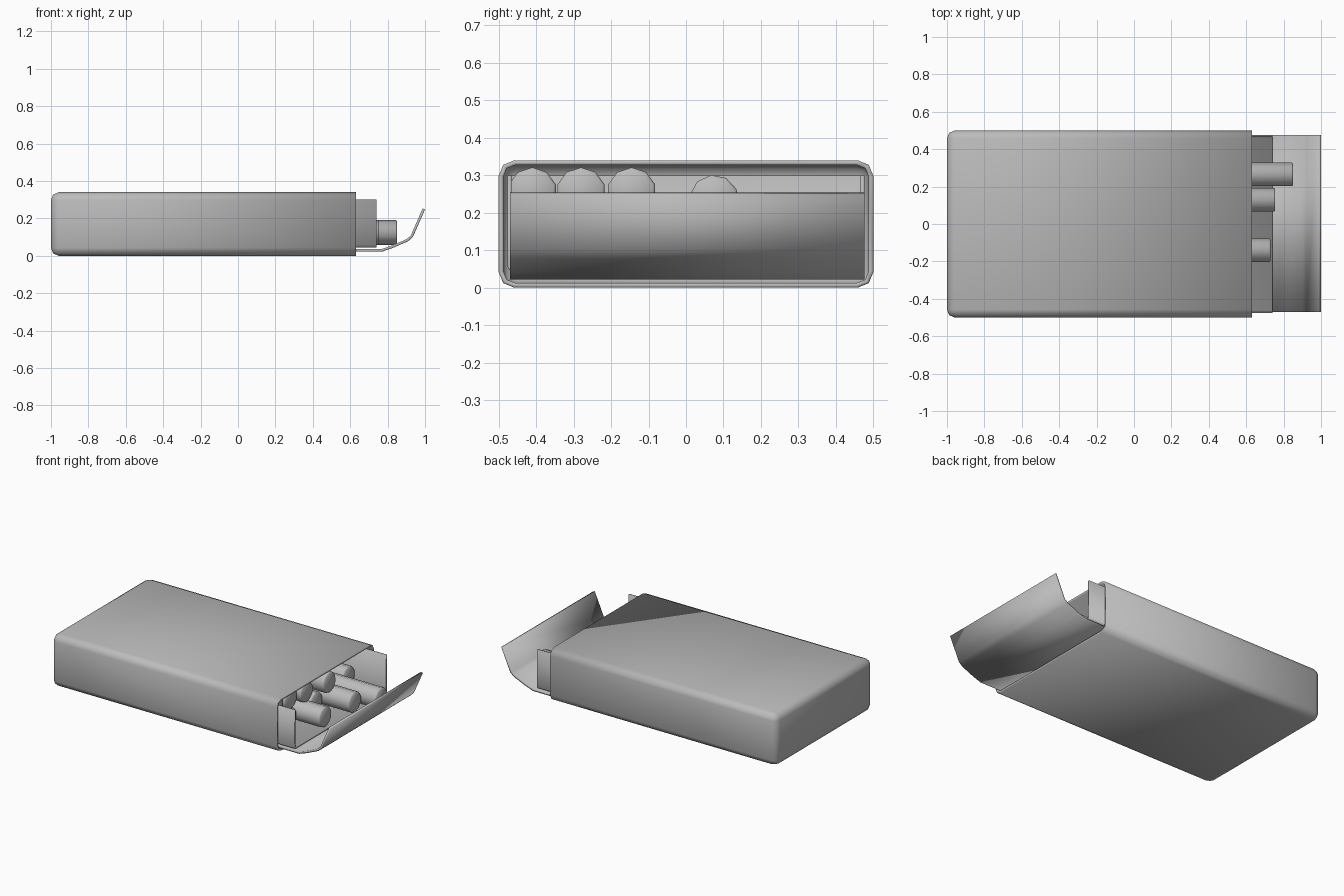
import bpy, bmesh, math
from mathutils import Matrix, Vector

if "Cube" in bpy.data.objects:
    bpy.data.objects.remove(bpy.data.objects["Cube"])

GREY = (0.5, 0.5, 0.5, 1)
card = bpy.data.materials.new("plain_grey")
card.use_nodes = True
card.diffuse_color = GREY
card.node_tree.nodes["Principled BSDF"].inputs["Base Color"].default_value = GREY


def finish(name, bm, thickness=0, angle=None):
    """Turn a bmesh into a smooth shaded object, with optional card thickness."""
    mesh = bpy.data.meshes.new(name)
    bm.to_mesh(mesh)
    bm.free()
    obj = bpy.data.objects.new(name, mesh)
    bpy.context.collection.objects.link(obj)
    mesh.materials.append(card)
    if thickness:
        mod = obj.modifiers.new("card", "SOLIDIFY")
        mod.thickness = thickness
        mod.offset = -1
    bpy.ops.object.select_all(action="DESELECT")
    obj.select_set(True)
    bpy.context.view_layer.objects.active = obj
    if angle is None:
        bpy.ops.object.shade_smooth()
    else:
        bpy.ops.object.shade_smooth_by_angle(angle=math.radians(angle))
    return obj


def box(low, high):
    bm = bmesh.new()
    low, high = Vector(low), Vector(high)
    size = high - low
    bmesh.ops.create_cube(bm, size=1, matrix=Matrix.Translation((low + high) / 2)
                          @ Matrix.Diagonal((*size, 1)))
    return bm


def drop_faces(bm, direction):
    bm.normal_update()
    faces = [f for f in bm.faces if f.normal.dot(Vector(direction)) > 0.99]
    bmesh.ops.delete(bm, geom=faces, context="FACES")


# Outer sleeve: rounded box, open at one end
bm = box((-1, -0.5, 0), (0.63, 0.5, 0.34))
drop_faces(bm, (1, 0, 0))
edges = [e for e in bm.edges if not e.is_boundary]
bmesh.ops.bevel(bm, geom=edges, offset=0.042, segments=2, profile=0.5, affect="EDGES")
finish("sleeve", bm, 0.013)

# Inner tray: open on top and at the end
bm = box((-0.97, -0.476, 0.045), (0.74, 0.476, 0.3))
drop_faces(bm, (1, 0, 0))
drop_faces(bm, (0, 0, 1))
edges = [e for e in bm.edges if not e.is_boundary]
bmesh.ops.bevel(bm, geom=edges, offset=0.012, segments=2, profile=0.5, affect="EDGES")
finish("inner_tray", bm, 0.01, 40)

# Bent end flap: profile swept across the width
profile = [(0.55, 0.022), (0.77, 0.022), (0.83, 0.043), (0.91, 0.078),
           (0.935, 0.1), (1.0, 0.248)]
bm = bmesh.new()
rows = [[bm.verts.new((x, y, z)) for x, z in profile] for y in (-0.47, 0.476)]
for i in range(len(profile) - 1):
    bm.faces.new((rows[0][i], rows[1][i], rows[1][i + 1], rows[0][i + 1]))
finish("end_flap", bm, 0.014, 40)

# Rods: (y, z, tip x), a lower row and a loose upper row
lower, upper, radius, back = 0.125, 0.255, 0.066, -0.94
rods = [(-0.405, lower, 0.56), (-0.272, lower, 0.57), (-0.14, lower, 0.73),
        (-0.005, lower, 0.57), (0.13, lower, 0.755), (0.265, lower, 0.85),
        (0.4, lower, 0.52), (-0.41, upper, 0.57), (-0.28, upper, 0.58),
        (-0.145, upper, 0.6), (0.075, 0.235, 0.61)]
for i, (y, z, tip) in enumerate(rods):
    bm = bmesh.new()
    place = (Matrix.Translation(((tip + back) / 2, y, z))
             @ Matrix.Rotation(math.pi / 2, 4, "Y")
             @ Matrix.Rotation(math.radians(18 + 7 * (i == 10)), 4, "Z"))
    bmesh.ops.create_cone(bm, cap_ends=True, segments=10, radius1=radius,
                          radius2=radius, depth=tip - back, matrix=place)
    rims = [e for e in bm.edges if abs(e.verts[0].co.x - e.verts[1].co.x) < 0.01]
    bmesh.ops.bevel(bm, geom=rims, offset=0.006, segments=1, affect="EDGES")
    finish(f"rod_{i + 1}", bm, 0, 50)
